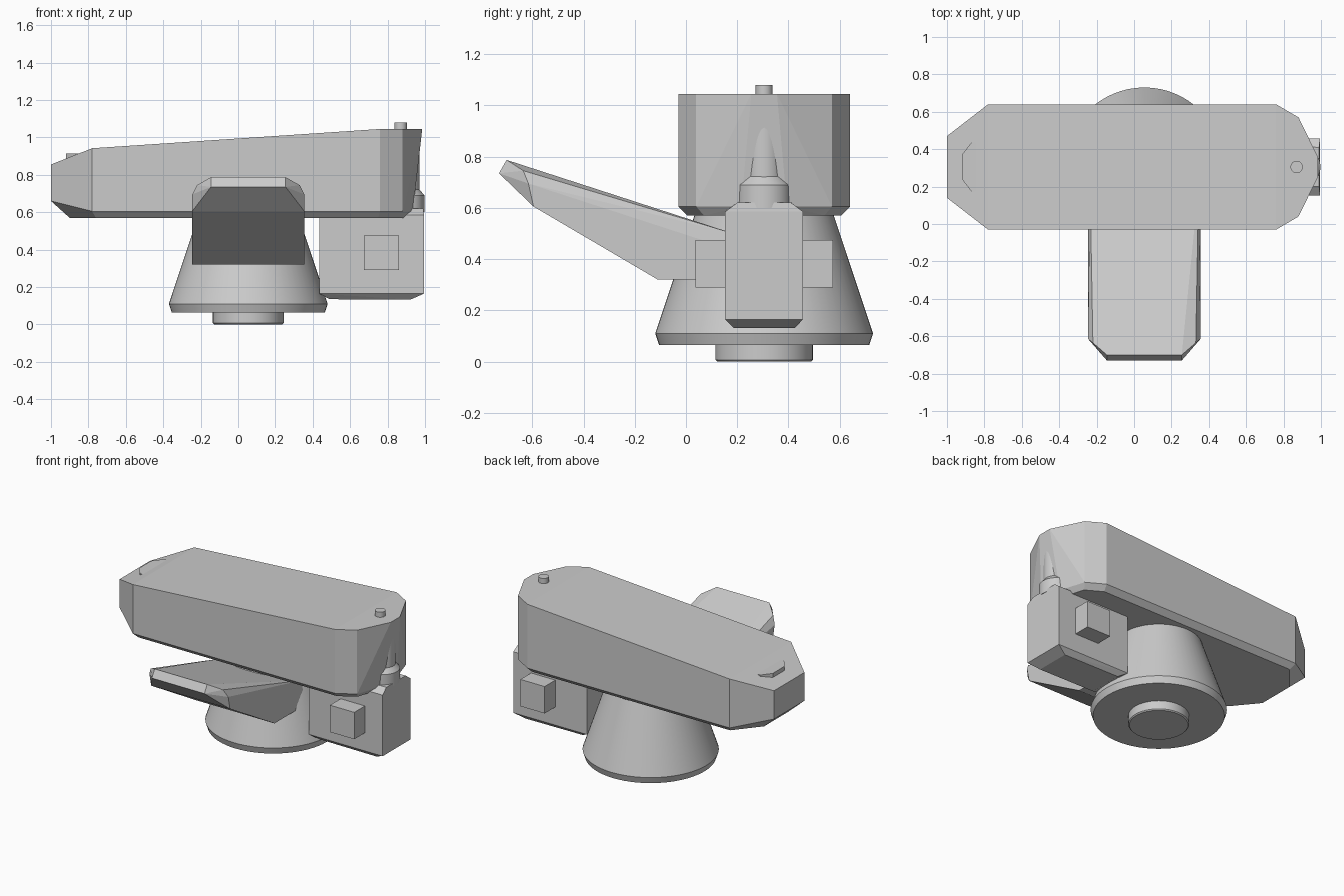
import bpy, bmesh, math

cube = bpy.data.objects.get("Cube")
if cube:
    bpy.data.objects.remove(cube, do_unlink=True)

grey = bpy.data.materials.new("plain grey")
grey.use_nodes = True
grey.diffuse_color = (0.6, 0.6, 0.6, 1)
grey.node_tree.nodes["Principled BSDF"].inputs["Base Color"].default_value = grey.diffuse_color

AXIS_X, AXIS_Y = 0.055, 0.305


def finish(name, bm, smooth=False):
    bmesh.ops.recalc_face_normals(bm, faces=bm.faces)
    mesh = bpy.data.meshes.new(name)
    bm.to_mesh(mesh)
    bm.free()
    mesh.materials.append(grey)
    obj = bpy.data.objects.new(name, mesh)
    bpy.context.collection.objects.link(obj)
    if smooth:
        bpy.ops.object.select_all(action='DESELECT')
        obj.select_set(True)
        bpy.context.view_layer.objects.active = obj
        bpy.ops.object.shade_smooth_by_angle(angle=math.radians(25))
    return obj


def hull(name, points):
    """Faceted solid wrapped around the points."""
    bm = bmesh.new()
    for p in points:
        bm.verts.new(p)
    res = bmesh.ops.convex_hull(bm, input=bm.verts)
    junk = {v for v in res["geom_interior"] + res["geom_unused"]
            if isinstance(v, bmesh.types.BMVert)}
    bmesh.ops.delete(bm, geom=list(junk), context='VERTS')
    bmesh.ops.dissolve_limit(bm, angle_limit=math.radians(1), verts=bm.verts, edges=bm.edges)
    return finish(name, bm)


def lathe(name, x, y, profile, sides=64):
    """Round solid from (radius, height) rings."""
    bm = bmesh.new()
    rings = [[bm.verts.new((x + r * math.cos(math.tau * i / sides),
                            y + r * math.sin(math.tau * i / sides), z))
              for i in range(sides)] for r, z in profile]
    for a, b in zip(rings, rings[1:]):
        for i in range(sides):
            j = (i + 1) % sides
            bm.faces.new((a[i], a[j], b[j], b[i]))
    bm.faces.new(rings[0])
    bm.faces.new(rings[-1])
    return finish(name, bm, True)


def both_y(points):
    return [(x, AXIS_Y + s * d, z) for x, d, z in points for s in (-1, 1)]


# Long upper housing, chamfered underneath and tapered at both ends
hull("upper_housing", both_y([
    (-1, .165, .855), (-.78, .335, .942), (.76, .335, 1.045), (.88, .265, 1.045), (.985, .05, 1.045),
    (-1, .165, .66), (-.78, .335, .605), (.76, .335, .605), (.88, .265, .605), (.935, .09, .605),
    (-.9, .13, .57), (-.76, .3, .57), (.75, .3, .57), (.86, .235, .57), (.91, .07, .57)]))

# Conical pedestal and foot
lathe("pedestal", AXIS_X, AXIS_Y, [(.41, .065), (.425, .11), (.262, .6)])
lathe("foot", AXIS_X, AXIS_Y, [(.183, 0), (.19, .007), (.19, .08)])

# Sloping front chute
hull("front_chute", [(AXIS_X + s * w, y, z) for w, y, z in [
    (.3, .2, .32), (.3, -.11, .32), (.3, -.595, .605), (.2, -.73, .735),
    (.2, -.70, .787), (.275, -.635, .745), (.3, -.615, .695),
    (.29, .2, .495), (.3, .2, .43)] for s in (-1, 1)])

# Motor block with chamfered top and bottom
hull("motor_block", both_y([
    (.435, .152, .165), (.995, .152, .165), (.435, .152, .585), (.995, .152, .585),
    (.49, .12, .135), (.92, .12, .132), (.435, .115, .62), (.99, .105, .62)]))
for name, side in (("front_terminal", -1), ("back_terminal", 1)):
    hull(name, [(x, AXIS_Y + side * d, z)
                for x in (.675, .86) for d in (.1, .268) for z in (.29, .475)])

# Motor neck and shaft
lathe("motor_neck", .89, AXIS_Y, [(.107, .6), (.107, .69), (.07, .733)], 48)
lathe("motor_shaft", .895, AXIS_Y, [(.075, .7), (.075, 1.0)], 48)

# Pin on top of the housing
lathe("top_pin", .87, AXIS_Y, [(.033, 1.0), (.033, 1.08)], 32)

# Raised pad on the sloping left-hand end
hull("end_pad", both_y([(x, d, z) for x, d in ((-.92, .065), (-.87, .13), (-.8, .13))
                        for z in (.8, .915)]))
